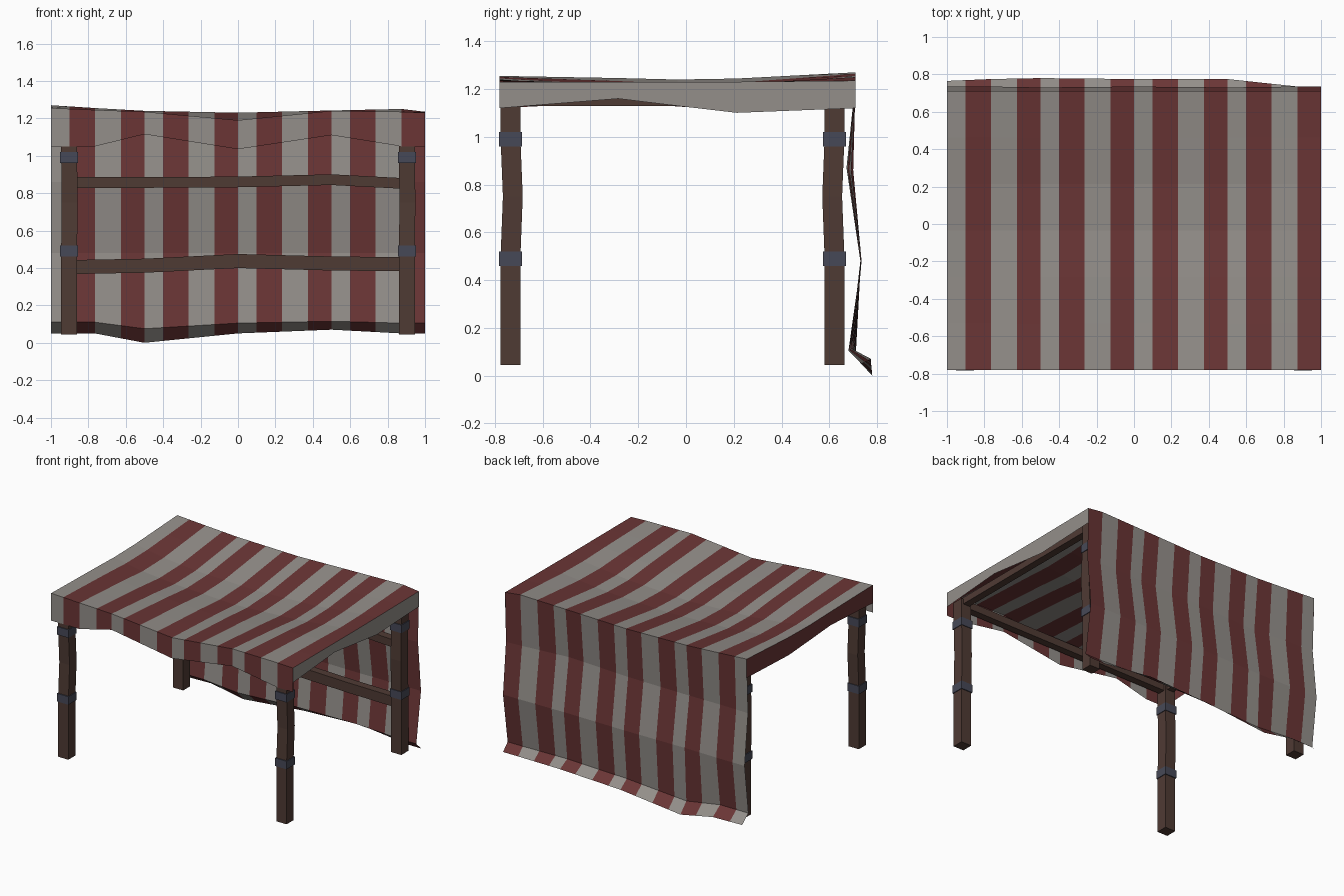
import bpy, bmesh
from mathutils import Vector

if "Cube" in bpy.data.objects:
    bpy.data.objects.remove(bpy.data.objects["Cube"])


def material(name, rgb):
    m = bpy.data.materials.new(name)
    m.diffuse_color = (*rgb, 1)
    m.use_nodes = True
    m.node_tree.nodes["Principled BSDF"].inputs["Base Color"].default_value = m.diffuse_color
    return m


GREY = material("grey_cloth", (0.295, 0.275, 0.255))
RED = material("red_cloth", (0.145, 0.036, 0.036))
WOOD = material("dark_wood", (0.078, 0.043, 0.034))
BAND = material("blue_metal", (0.062, 0.066, 0.096))


def finish(name, bm, mats):
    me = bpy.data.meshes.new(name)
    bm.to_mesh(me)
    bm.free()
    for m in mats:
        me.materials.append(m)
    ob = bpy.data.objects.new(name, me)
    bpy.context.collection.objects.link(ob)
    return ob


def interp(xs, vs, x):
    for i in range(len(xs) - 1):
        if x <= xs[i + 1] + 1e-6:
            t = (x - xs[i]) / (xs[i + 1] - xs[i])
            return vs[i] + t * (vs[i + 1] - vs[i])
    return vs[-1]


def sheet(bm, rows, colour):
    grid = [[bm.verts.new(p) for p in r] for r in rows]
    for a, b in zip(grid, grid[1:]):
        for i in range(len(a) - 1):
            f = bm.faces.new((a[i], a[i + 1], b[i + 1], b[i]))
            f.material_index = colour(i)


def tube(name, path, side, up, w, h, mat):
    """Square bar swept through the points of a path."""
    bm = bmesh.new()
    s, u = Vector(side) * w / 2, Vector(up) * h / 2
    rings = [[bm.verts.new(Vector(p) + a * s + b * u)
              for a, b in ((-1, -1), (1, -1), (1, 1), (-1, 1))] for p in path]
    for r, q in zip(rings, rings[1:]):
        for i in range(4):
            bm.faces.new((r[i], r[(i + 1) % 4], q[(i + 1) % 4], q[i]))
    bm.faces.new(rings[0][::-1])
    bm.faces.new(rings[-1])
    bmesh.ops.recalc_face_normals(bm, faces=bm.faces)
    return finish(name, bm, [mat])


# Striped cloth: front valance, sagging roof, back curtain and flared hem
STRIPES = [k * 0.5 - 1 + o for k in range(4) for o in (0, 0.1, 0.235, 0.375)] + [1]
CTRL = [-1, -0.765, -0.5, 0, 0.5, 0.875, 1]
FRONT = [1.255, 1.245, 1.235, 1.19, 1.24, 1.235, 1.23]
BACK = [1.27, 1.255, 1.24, 1.23, 1.242, 1.25, 1.235]
SAG_X = [0.35, 0.8, 1, 0.9, 1, 0.4, 0.05]
SAG_Y = [0, 0.02, 0.04, 0.065, 0.06, 0.03, 0]
ROOF = []
for k, sag in enumerate(SAG_Y):
    t = k / 6
    ROOF.append(([-0.78 + 1.49 * t] * 7,
                 [f + (b - f) * t - sag * s for f, b, s in zip(FRONT, BACK, SAG_X)]))
ROWS = [([-0.78] * 7, [1.05, 1.05, 1.115, 1.035, 1.11, 1.05, 1.05])] + ROOF + [
    ([0.695, 0.69, 0.675, 0.685, 0.672, 0.69, 0.70],
     [0.86, 0.86, 0.85, 0.86, 0.87, 0.86, 0.86]),
    ([0.735, 0.735, 0.73, 0.735, 0.73, 0.735, 0.735], [0.48] * 7),
    ([0.69, 0.69, 0.71, 0.70, 0.69, 0.68, 0.68],
     [0.11, 0.11, 0.075, 0.105, 0.115, 0.105, 0.105]),
    ([0.765, 0.775, 0.78, 0.775, 0.775, 0.735, 0.735],
     [0.05, 0.05, 0.0, 0.05, 0.07, 0.05, 0.05]),
]
bm = bmesh.new()
sheet(bm, [[(x, interp(CTRL, ys, x), interp(CTRL, zs, x)) for x in STRIPES]
           for ys, zs in ROWS], lambda i: i % 2)
finish("striped_canopy", bm, [GREY, RED])

# Side valances, plain coloured, hanging from the roof edges
LOW_Y = [-0.78, -0.28, 0.20, 0.71]
for name, end, lows, mat in (("left_valance", 0, [1.12, 1.145, 1.11, 1.13], RED),
                             ("right_valance", -1, [1.12, 1.16, 1.10, 1.12], GREY)):
    x = CTRL[end]
    top = [(x, ys[end], zs[end]) for ys, zs in ROOF]
    low = [(x, p[1], interp(LOW_Y, lows, p[1])) for p in top]
    bm = bmesh.new()
    sheet(bm, [low, top] if end else [top, low], lambda i: 0)
    finish(name, bm, [mat])

# Posts, slightly bowed, each with two bands
for sx, side in ((-1, "left"), (1, "right")):
    for y, bow, end in ((-0.735, 0.01, "front"), (0.622, -0.01, "back")):
        px = 0.903 * sx
        path = [(px, y, 0.045), (px, y, 0.49), (px + 0.003, y + bow, 0.75),
                (px, y, 1.0), (px, y, 1.17)]
        tube(f"{end}_{side}_post", path, (1, 0, 0), (0, 1, 0), 0.085, 0.083, WOOD)
        for z, level in ((0.49, "lower"), (0.99, "upper")):
            tube(f"{end}_{side}_{level}_band",
                 [(px, y, z - 0.03), (px, y, z + 0.03)],
                 (1, 0, 0), (0, 1, 0), 0.096, 0.096, BAND)
    # Side beam under the roof
    tube(f"{side}_top_beam", [(0.903 * sx, -0.72, 1.155), (0.903 * sx, 0.61, 1.155)],
         (1, 0, 0), (0, 0, 1), 0.055, 0.05, WOOD)

# Front and back beams under the roof
for y, end in ((-0.735, "front"), (0.622, "back")):
    tube(f"{end}_top_beam", [(-0.89, y, 1.15), (0.89, y, 1.15)],
         (0, 1, 0), (0, 0, 1), 0.055, 0.055, WOOD)

# Back rails, slightly crooked
RAIL_X = [-0.88, -0.5, 0, 0.5, 0.88]
for name, zs, h in (("upper_rail", [0.857, 0.857, 0.86, 0.872, 0.852], 0.057),
                    ("lower_rail", [0.405, 0.412, 0.437, 0.424, 0.42], 0.075)):
    tube(name, [(x, 0.622, z) for x, z in zip(RAIL_X, zs)],
         (0, 1, 0), (0, 0, 1), 0.06, h, WOOD)
